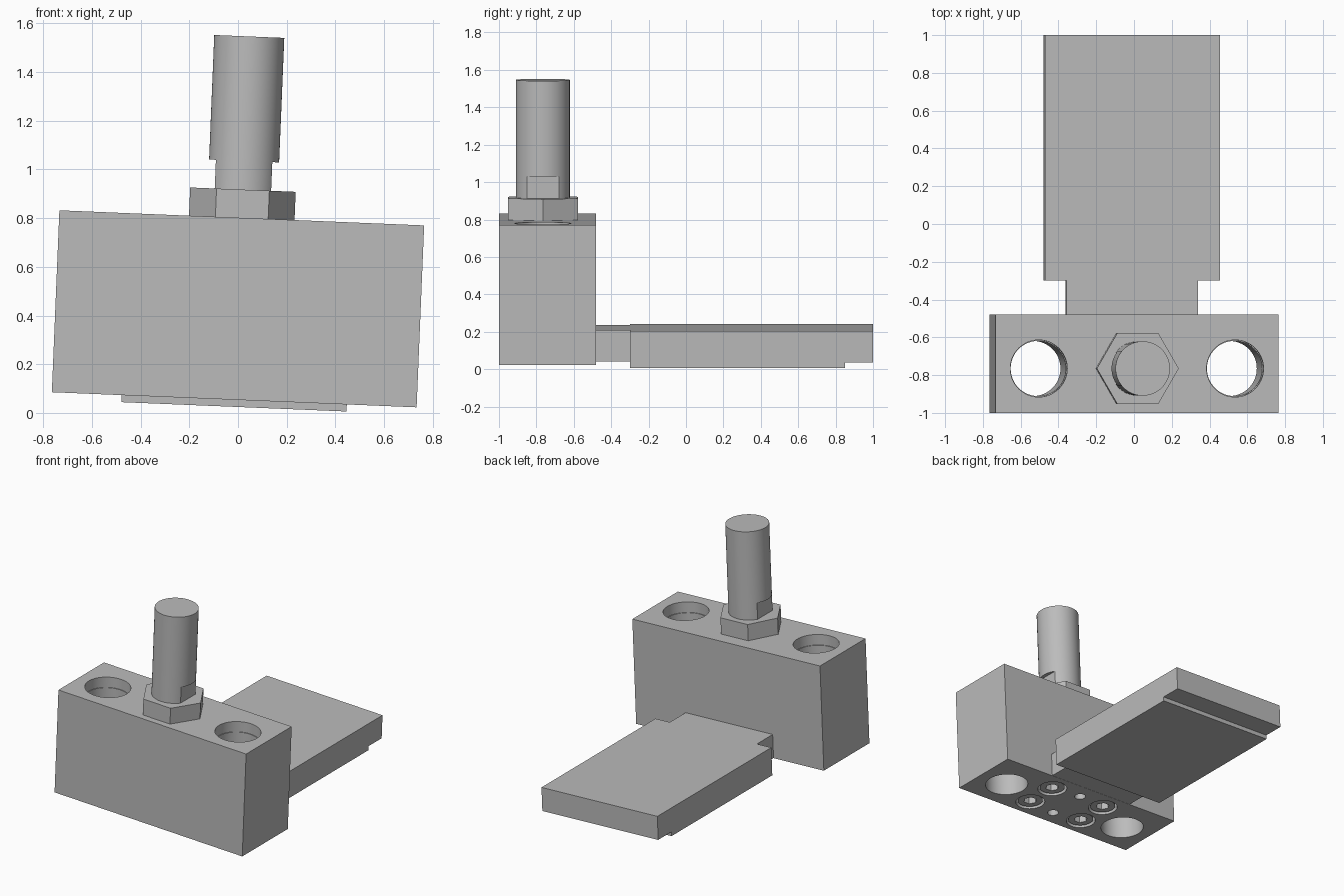
import bpy, bmesh, math
from mathutils import Matrix, Vector

if "Cube" in bpy.data.objects:
    bpy.data.objects.remove(bpy.data.objects["Cube"])

# The whole assembly leans slightly about y, around the block centre
LEAN = Matrix.Translation((0, 0, 0.4275)) @ Matrix.Rotation(math.radians(2.37), 4, "Y")
HOLE_Y, MID_Y = -0.765, -0.742
TOP, BOTTOM = 0.374, -0.374

steel = bpy.data.materials.new("plain_grey_metal")
steel.use_nodes = True
GREY = (0.5, 0.5, 0.5, 1)
steel.diffuse_color = GREY
bsdf = steel.node_tree.nodes["Principled BSDF"]
bsdf.inputs["Base Color"].default_value = GREY
bsdf.inputs["Roughness"].default_value = 0.6


def make(name, bm):
    mesh = bpy.data.meshes.new(name)
    bmesh.ops.recalc_face_normals(bm, faces=bm.faces)
    bm.to_mesh(mesh)
    bm.free()
    mesh.materials.append(steel)
    obj = bpy.data.objects.new(name, mesh)
    bpy.context.collection.objects.link(obj)
    obj.matrix_world = LEAN
    return obj


def box(name, x0, x1, y0, y1, z0, z1):
    bm = bmesh.new()
    size = Vector((x1 - x0, y1 - y0, z1 - z0))
    mid = Vector((x0 + x1, y0 + y1, z0 + z1)) / 2
    bmesh.ops.create_cube(bm, size=1, matrix=Matrix.Translation(mid) @ Matrix.Diagonal((*size, 1)))
    return make(name, bm)


def rod(name, x, y, r, z0, z1, sides=64):
    bm = bmesh.new()
    bmesh.ops.create_cone(bm, cap_ends=True, segments=sides, radius1=r, radius2=r, depth=z1 - z0,
                          matrix=Matrix.Translation((x, y, (z0 + z1) / 2)))
    # Put hexagon corners on the x axis
    if sides == 6:
        bmesh.ops.rotate(bm, verts=bm.verts, cent=(x, y, 0),
                         matrix=Matrix.Rotation(-math.atan2(bm.verts[:][0].co.y - y,
                                                            bm.verts[:][0].co.x - x), 3, "Z"))
    return make(name, bm)


def cut(target, cutter):
    cutter.hide_render = True
    mod = target.modifiers.new("cut", "BOOLEAN")
    mod.operation, mod.solver, mod.object = "DIFFERENCE", "EXACT", cutter
    select(target)
    bpy.ops.object.modifier_apply(modifier=mod.name)
    bpy.data.objects.remove(cutter)


def select(obj):
    bpy.ops.object.select_all(action="DESELECT")
    obj.select_set(True)
    bpy.context.view_layer.objects.active = obj


def smooth(obj):
    select(obj)
    bpy.ops.object.shade_smooth_by_angle(angle=math.radians(30))


# Block with two stepped through holes
block = box("block", -0.75, 0.75, -1, -0.48, BOTTOM, TOP)
for side in (-1, 1):
    cut(block, rod("bore", side * 0.52, HOLE_Y, 0.146, -0.5, 0.5))
    cut(block, rod("counterbore", side * 0.52, HOLE_Y, 0.151, TOP - 0.075, 0.5))

# Dowel holes on the underside
for dy in (-0.145, 0.145):
    cut(block, rod("dowel_bore", 0, MID_Y + dy, 0.038, -0.5, BOTTOM + 0.12, 32))

# Socket screws sunk into the underside
for sx in (-1, 1):
    for sy in (-1, 1):
        x, y = sx * 0.227, MID_Y + sy * 0.118
        cut(block, rod("screw_pocket", x, y, 0.1, -0.5, BOTTOM + 0.1, 40))
        screw = rod("socket_screw", x, y, 0.086, BOTTOM + 0.01, BOTTOM + 0.1, 40)
        cut(screw, rod("socket", x, y, 0.047, -0.5, BOTTOM + 0.06, 6))
        smooth(screw)
smooth(block)

# Neck and stepped plate
box("plate_neck", -0.348, 0.348, -0.48, -0.3, -0.373, -0.205)
plate = box("plate", -0.463, 0.463, -0.3, 1, -0.403, -0.205)
cut(plate, box("rear_step", -0.6, 0.6, 0.85, 1.1, -0.5, -0.373))

# Hex nut and stud with two wrench flats
rod("hex_nut", 0, HOLE_Y, 0.217, TOP, 0.49, 6)
stud = rod("stud", 0, HOLE_Y, 0.144, 0.48, 1.12)
for side in (-1, 1):
    x0, x1 = sorted((side * 0.116, side * 0.3))
    cut(stud, box("wrench_flat", x0, x1, -1, -0.5, 0.4, 0.608))
smooth(stud)
